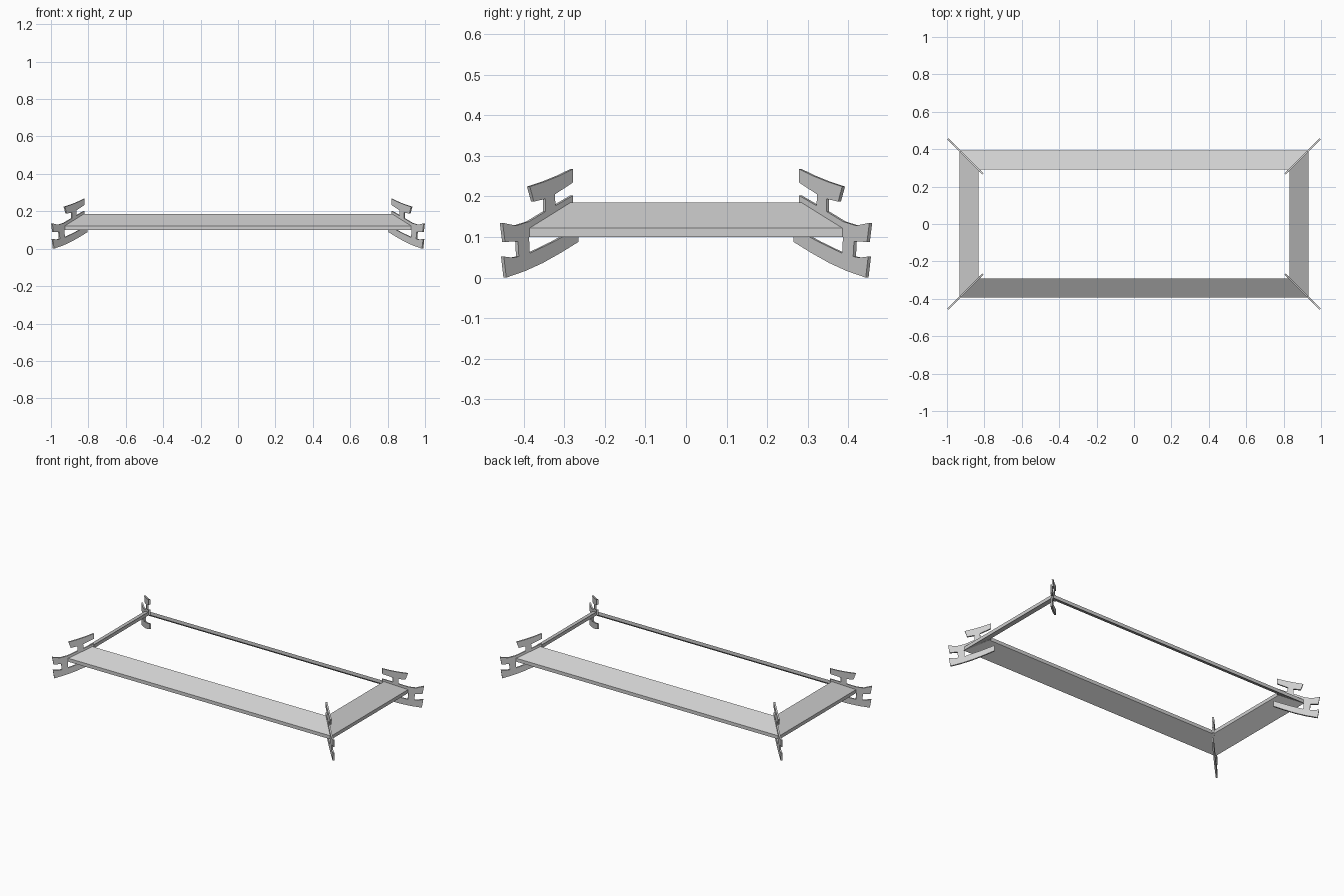
import bpy, bmesh
from mathutils import Vector

cube = bpy.data.objects.get("Cube")
if cube:
    bpy.data.objects.remove(cube, do_unlink=True)

grey = bpy.data.materials.new("light_grey")
grey.use_nodes = True
grey.diffuse_color = (0.62, 0.62, 0.62, 1)
grey.node_tree.nodes["Principled BSDF"].inputs["Base Color"].default_value = grey.diffuse_color


def finish(bm, name):
    bmesh.ops.recalc_face_normals(bm, faces=bm.faces)
    mesh = bpy.data.meshes.new(name)
    bm.to_mesh(mesh)
    bm.free()
    mesh.materials.append(grey)
    obj = bpy.data.objects.new(name, mesh)
    bpy.context.collection.objects.link(obj)
    return obj


# Sloping eave: a slab section swept round a mitred rectangle
OUTER_X, OUTER_Y = 0.933, 0.392
SECTION = [(0, 0.10), (0, 0.122), (0.101, 0.185), (0.101, 0.163)]  # inset, height
bm = bmesh.new()
rings = [[bm.verts.new((sx * (OUTER_X - d), sy * (OUTER_Y - d), z)) for d, z in SECTION]
         for sx, sy in ((1, 1), (-1, 1), (-1, -1), (1, -1))]
for i in range(4):
    a, b = rings[i], rings[(i + 1) % 4]
    for j in range(4):
        k = (j + 1) % 4
        bm.faces.new((a[j], a[k], b[k], b[j]))
finish(bm, "sloping_eave")

# Corner bracket outline (y, z): upper wing, hip rail and lower wing on two posts
BRACKET = [
    (0.282, 0.267), (0.315, 0.251), (0.352, 0.236), (0.388, 0.224),   # upper wing
    (0.378, 0.187), (0.349, 0.194), (0.349, 0.163),                   # upper post
    (0.390, 0.138), (0.422, 0.128), (0.455, 0.135),                   # rail tip
    (0.449, 0.088), (0.417, 0.089), (0.415, 0.052),                   # lower post
    (0.430, 0.049), (0.452, 0.052), (0.446, 0.0), (0.400, 0.016),     # lower wing
    (0.356, 0.036), (0.310, 0.062), (0.268, 0.088), (0.268, 0.122),
    (0.330, 0.088), (0.388, 0.060), (0.390, 0.100),                   # rail underside
    (0.282, 0.165), (0.282, 0.202), (0.325, 0.177),
    (0.326, 0.205), (0.282, 0.234),
]
DIAGONAL = OUTER_X - OUTER_Y
HALF = 0.0035  # half thickness along each axis


def bracket(name, sx, sy):
    bm = bmesh.new()
    verts = [bm.verts.new((sx * (y + DIAGONAL + HALF), sy * (y - HALF), z)) for y, z in BRACKET]
    face = bm.faces.new(verts)
    out = bmesh.ops.extrude_face_region(bm, geom=[face], use_keep_orig=True)
    moved = [v for v in out["geom"] if isinstance(v, bmesh.types.BMVert)]
    bmesh.ops.translate(bm, verts=moved, vec=Vector((-2 * HALF * sx, 2 * HALF * sy, 0)))
    finish(bm, name)


for sx, side in ((1, "left"), (-1, "right")):
    for sy, end in ((-1, "front"), (1, "back")):
        bracket(f"{end}_{side}_corner_bracket", sx, sy)
